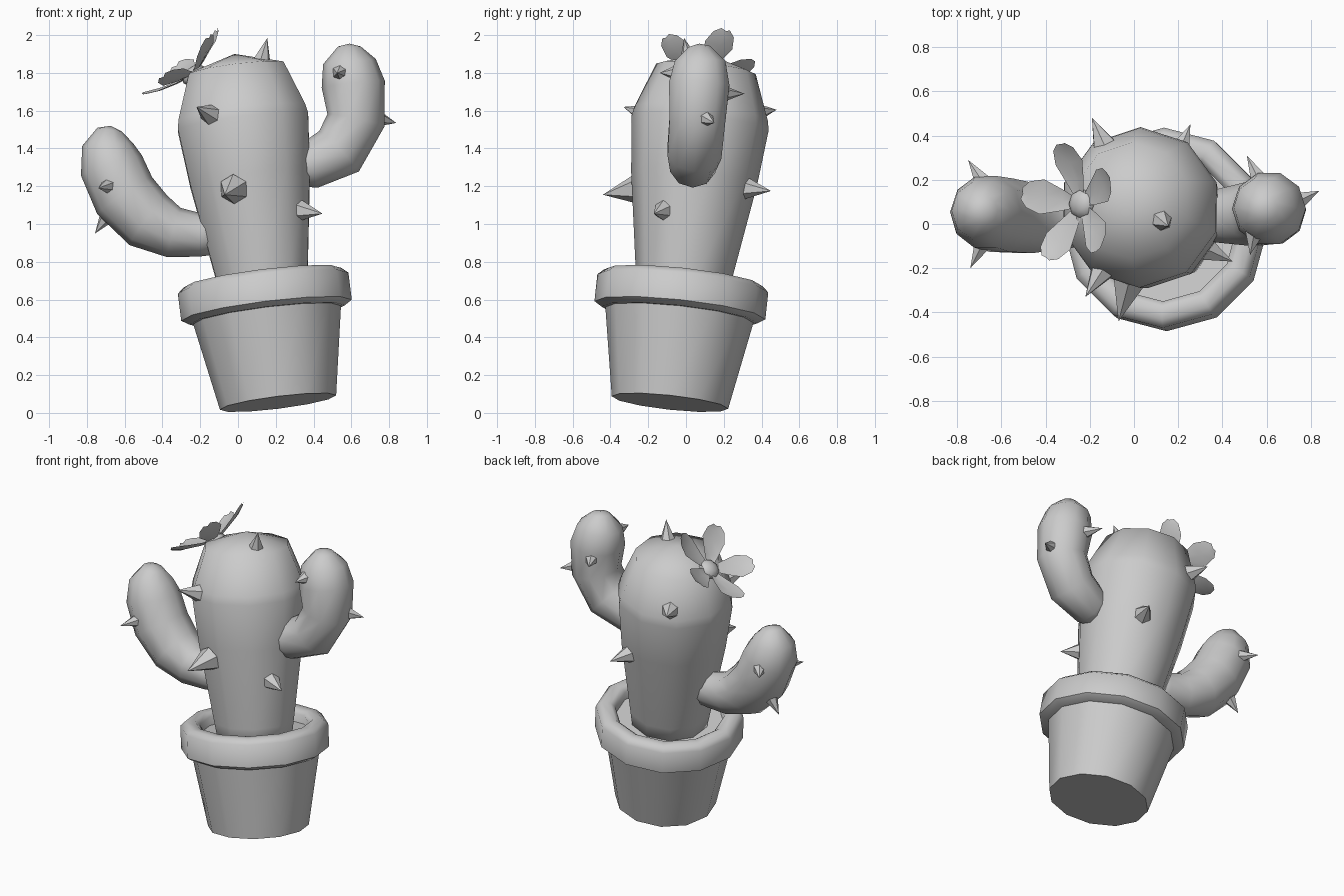
import bpy, bmesh, math
from mathutils import Vector, Matrix

if "Cube" in bpy.data.objects:
    bpy.data.objects.remove(bpy.data.objects["Cube"])


def finish(name, bm, smooth=True, angle=None):
    bmesh.ops.remove_doubles(bm, verts=bm.verts, dist=0.0005)
    bmesh.ops.recalc_face_normals(bm, faces=bm.faces)
    me = bpy.data.meshes.new(name)
    bm.to_mesh(me)
    bm.free()
    ob = bpy.data.objects.new(name, me)
    bpy.context.collection.objects.link(ob)
    for p in me.polygons:
        p.use_smooth = smooth
    if angle:
        bpy.ops.object.select_all(action='DESELECT')
        bpy.context.view_layer.objects.active = ob
        ob.select_set(True)
        bpy.ops.object.shade_smooth_by_angle(angle=math.radians(angle))
    return ob


def skin(bm, rings):
    """Join successive rings of equal length with quads."""
    n = len(rings[0])
    vs = [[bm.verts.new(p) for p in r] for r in rings]
    for a, b in zip(vs, vs[1:]):
        for i in range(n):
            j = (i + 1) % n
            bm.faces.new((a[i], a[j], b[j], b[i]))


def lathe(name, profile, n, mat, angle=None):
    bm = bmesh.new()
    skin(bm, [[mat @ Vector((r * math.cos(math.tau * i / n + math.pi / 2),
                             r * math.sin(math.tau * i / n + math.pi / 2), z))
               for i in range(n)] for r, z in profile])
    return finish(name, bm, True, angle)


def tube(name, path, n=10):
    """Swept round arm; path entries are x, y, z, radius."""
    pts = [Vector(p[:3]) for p in path]
    rings = []
    for k, p in enumerate(pts):
        t = (pts[min(k + 1, len(pts) - 1)] - pts[max(k - 1, 0)]).normalized()
        u = t.cross(Vector((0, 1, 0))).normalized()
        v = t.cross(u)
        rings.append([p + path[k][3] * (math.cos(math.tau * i / n) * u +
                                        math.sin(math.tau * i / n) * v) for i in range(n)])
    bm = bmesh.new()
    skin(bm, rings)
    return finish(name, bm)


def spike(name, base, tip, r):
    b, t = Vector(base), Vector(tip)
    d = t - b
    b = b - d.normalized() * 0.03
    d = t - b
    bm = bmesh.new()
    bmesh.ops.create_cone(bm, segments=6, cap_ends=True, radius1=r, radius2=0, depth=d.length,
                          matrix=Matrix.Translation((b + t) / 2) @ d.to_track_quat('Z', 'Y').to_matrix().to_4x4())
    return finish(name, bm, True, 50)


# Leaning frame shared by pot and trunk
axis = Vector((-0.125, 0.108, 1)).normalized()
lean = Matrix.Translation((0.212, -0.085, 0.055)) @ \
    Vector((0, 0, 1)).rotation_difference(axis).to_matrix().to_4x4()

# Pot, rim, soil and trunk
lathe("pot", [(0, 0), (0.31, 0), (0.405, 0.53)], 12, lean, 40)
lathe("pot_rim", [(0.34, 0.47), (0.415, 0.47), (0.455, 0.495), (0.455, 0.64), (0.42, 0.67),
                  (0.365, 0.67), (0.335, 0.645), (0.335, 0.52), (0.34, 0.47)], 12, lean, 50)
lathe("soil", [(0, 0.59), (0.35, 0.59)], 12, lean)
lathe("trunk", [(0, 0.5), (0.235, 0.55), (0.255, 0.68), (0.335, 1.2), (0.365, 1.5),
                (0.355, 1.55), (0.265, 1.79), (0, 1.87)], 10, lean)

# Arms
tube("right_arm", [(.26, .03, 1.30, 0), (.30, .03, 1.30, .10), (.38, .035, 1.31, .125),
                   (.535, .045, 1.385, .15), (.625, .06, 1.55, .155), (.61, .07, 1.74, .168),
                   (.59, .075, 1.86, .14), (.59, .07, 1.94, .06), (.59, .07, 1.955, 0)])
tube("left_arm", [(-.06, .01, .94, 0), (-.10, .01, .94, .10), (-.2, .01, .942, .115),
                  (-.34, .015, .955, .135), (-.475, .025, 1.02, .165), (-.60, .04, 1.15, .175),
                  (-.67, .055, 1.31, .17), (-.69, .06, 1.42, .135), (-.68, .06, 1.50, .065),
                  (-.675, .06, 1.52, 0)])

# Spikes: base, tip, radius
spikes = [
    ((.12, .02, 1.84), (.155, -.01, 1.985), .07),
    ((-.03, -.29, 1.18), (-.07, -.44, 1.155), .08),
    ((-.15, -.22, 1.58), (-.22, -.33, 1.62), .065),
    ((.34, -.12, 1.07), (.447, -.17, 1.055), .065),
    ((.20, .32, 1.19), (.255, .45, 1.175), .07),
    ((-.14, .37, 1.59), (-.19, .48, 1.605), .065),
    ((.54, -.06, 1.80), (.525, -.14, 1.80), .052),
    ((.755, .11, 1.555), (.838, .15, 1.535), .05),
    ((.56, .21, 1.69), (.51, .31, 1.69), .05),
    ((-.69, -.10, 1.20), (-.74, -.20, 1.19), .05),
    ((-.70, .08, 1.03), (-.757, .09, .95), .05),
    ((-.69, .20, 1.28), (-.75, .29, 1.27), .05),
]
for i, (b, t, r) in enumerate(spikes):
    spike("spike_%d" % i, b, t, r)

# Flower: five cupped petals around a small bud
n = Vector((-0.65, 0, 0.76)).normalized()
u = Vector((0.76, 0, 0.65)).normalized()
flower = Matrix((u, Vector((0, 1, 0)), n)).transposed().to_4x4()
flower = Matrix.Translation((-0.235, 0.09, 1.79)) @ flower
outline = [(0.02, 0.02, 0.0), (0.10, 0.05, 0.02), (0.19, 0.08, 0.05), (0.25, 0.06, 0.08), (0.275, 0.025, 0.095)]
for k in range(5):
    m = flower @ Matrix.Rotation(math.radians(26 + 72 * k), 4, 'Z')
    bm = bmesh.new()
    rows = [[bm.verts.new(m @ Vector((l, s * w, h + abs(s) * 0.01))) for s in (-1, 0, 1)] for l, w, h in outline]
    for a, b in zip(rows, rows[1:]):
        for i in range(2):
            bm.faces.new((a[i], a[i + 1], b[i + 1], b[i]))
    finish("petal_%d" % k, bm)
bm = bmesh.new()
bmesh.ops.create_uvsphere(bm, u_segments=8, v_segments=6, radius=0.07,
                          matrix=flower @ Matrix.Diagonal((1, 1, 0.6, 1)))
finish("flower_centre", bm)
